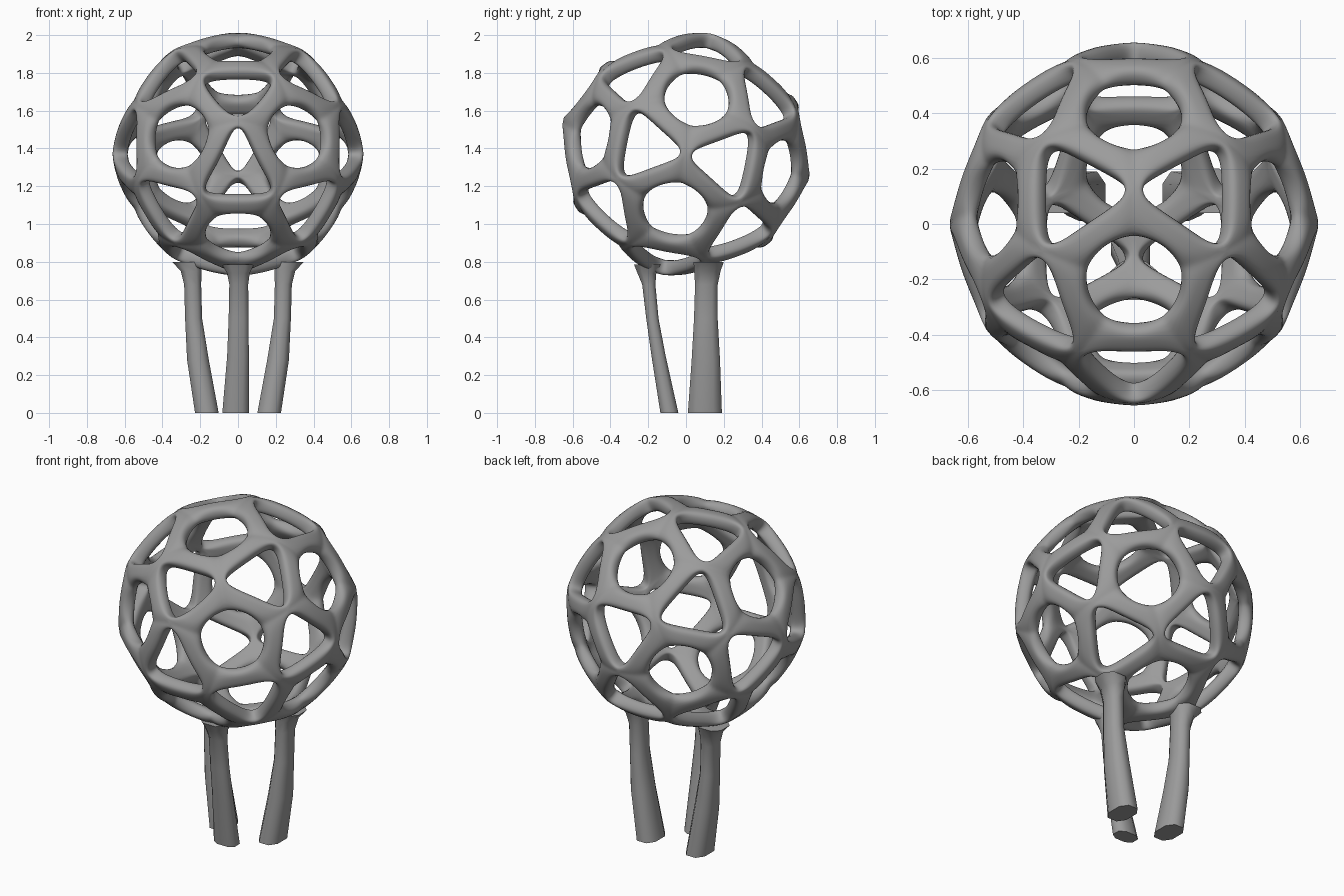
import bpy, bmesh, math
from itertools import combinations
from mathutils import Vector, Matrix

if "Cube" in bpy.data.objects:
    bpy.data.objects.remove(bpy.data.objects["Cube"])

R = 0.684          # radius of the strut crossings
ROUND_R = 0.658    # radius of the general shell
CENTRE_Z = 1.37
HOLE = 0.168       # radius of the round openings, before they are pushed to the shell
SEGS = 8           # segments per strut
PHI = (1 + 5 ** 0.5) / 2

grey = bpy.data.materials.new("dark_grey")
grey.diffuse_color = (0.33, 0.33, 0.33, 1)
grey.use_nodes = True
grey.node_tree.nodes["Principled BSDF"].inputs["Base Color"].default_value = grey.diffuse_color


def finish(bm, name, subsurf, thickness=0):
    me = bpy.data.meshes.new(name)
    bm.to_mesh(me)
    bm.free()
    me.materials.append(grey)
    ob = bpy.data.objects.new(name, me)
    bpy.context.collection.objects.link(ob)
    if thickness:
        mod = ob.modifiers.new("thickness", 'SOLIDIFY')
        mod.thickness = thickness
        mod.offset = -1
    if subsurf:
        mod = ob.modifiers.new("smooth", 'SUBSURF')
        mod.levels = mod.render_levels = subsurf
    return ob


# Openwork ball: round openings at the icosahedron corners,
# three-cornered openings at its face centres
ico = []
for s in (-1, 1):
    for t in (-PHI, PHI):
        ico += [Vector((0, s, t)), Vector((s, t, 0)), Vector((t, 0, s))]


def mid(a, b):
    return (a + b).normalized() * R


def to_shell(p):
    return p.normalized() * (p.length * 0.2 + ROUND_R * 0.8)


bm = bmesh.new()
for tri in combinations(ico, 3):
    if any((p - q).length > 2.1 for p, q in combinations(tri, 2)):
        continue
    tri_c = sum((mid(p, q) for p, q in combinations(tri, 2)), Vector()) / 3
    for k in range(3):
        a, b, c = tri[k], tri[k - 1], tri[k - 2]
        v0, v1 = mid(a, b), mid(a, c)
        pent_c = a.normalized() * R * 0.8507
        rows = []
        for i in range(SEGS + 1):
            s = i / SEGS
            u = abs(2 * s - 1)
            e = v0.lerp(v1, s)
            p = pent_c + (e - pent_c).normalized() * HOLE
            t = tri_c + (e - tri_c) * (1.08 - 0.25 * u ** 3)
            m = ((p + t) / 2).lerp(e, u ** 3)
            m = to_shell(m) * (1 + 0.015 * u ** 2)
            rows.append([bm.verts.new(x) for x in (to_shell(p), m, to_shell(t))])
        for r0, r1 in zip(rows, rows[1:]):
            for j in range(2):
                bm.faces.new((r0[j], r1[j], r1[j + 1], r0[j + 1]))
bmesh.ops.remove_doubles(bm, verts=bm.verts, dist=1e-4)
bm.normal_update()
for f in bm.faces:
    f.smooth = True
    if f.normal.dot(f.calc_center_median()) < 0:
        f.normal_flip()
bm.transform(Matrix.Translation((0, 0, CENTRE_Z)) @ Matrix.Diagonal((1, 1, 0.98, 1))
             @ Matrix.Rotation(math.radians(-11), 4, 'X'))
# The front crossing sits a little higher than the regular pattern
front = Vector((0, -0.65, 1.50))
for v in bm.verts:
    v.co.z += 0.055 * math.exp(-((v.co - front).length / 0.14) ** 2)
finish(bm, "openwork_ball", 2, 0.08)


# Legs: lofted bars with bevelled rectangular section, flared into the ball
def leg(name, stations, side=1):
    outline = [(-.5, -.25), (-.25, -.5), (.25, -.5), (.5, -.25),
               (.5, .25), (.25, .5), (-.25, .5), (-.5, .25)]
    bm = bmesh.new()
    rings = [[bm.verts.new((side * (x + wx * px), y + wy * py, z)) for px, py in outline]
             for x, y, z, wx, wy in stations]
    n = len(outline)
    for r0, r1 in zip(rings, rings[1:]):
        for i in range(n):
            bm.faces.new((r0[i], r0[(i + 1) % n], r1[(i + 1) % n], r1[i]))
    bm.faces.new(rings[0])
    bm.faces.new(rings[-1])
    bmesh.ops.recalc_face_normals(bm, faces=bm.faces)
    ob = finish(bm, name, 0)
    bpy.ops.object.select_all(action='DESELECT')
    ob.select_set(True)
    bpy.context.view_layer.objects.active = ob
    bpy.ops.object.shade_smooth_by_angle(angle=math.radians(60))


leg("front_leg", [(-.013, -.088, 0, .14, .095), (0, -.145, .3, .115, .075),
                  (.003, -.178, .5, .105, .065), (.004, -.197, .68, .10, .07),
                  (.002, -.207, .74, .12, .10), (0, -.205, .785, .17, .14)])
back = [(.165, .10, 0, .125, .18), (.212, .105, .28, .115, .15),
        (.235, .105, .5, .09, .125), (.24, .108, .68, .09, .12),
        (.248, .113, .75, .11, .14), (.268, .12, .80, .16, .16)]
leg("back_leg_right", back)
leg("back_leg_left", back, -1)
